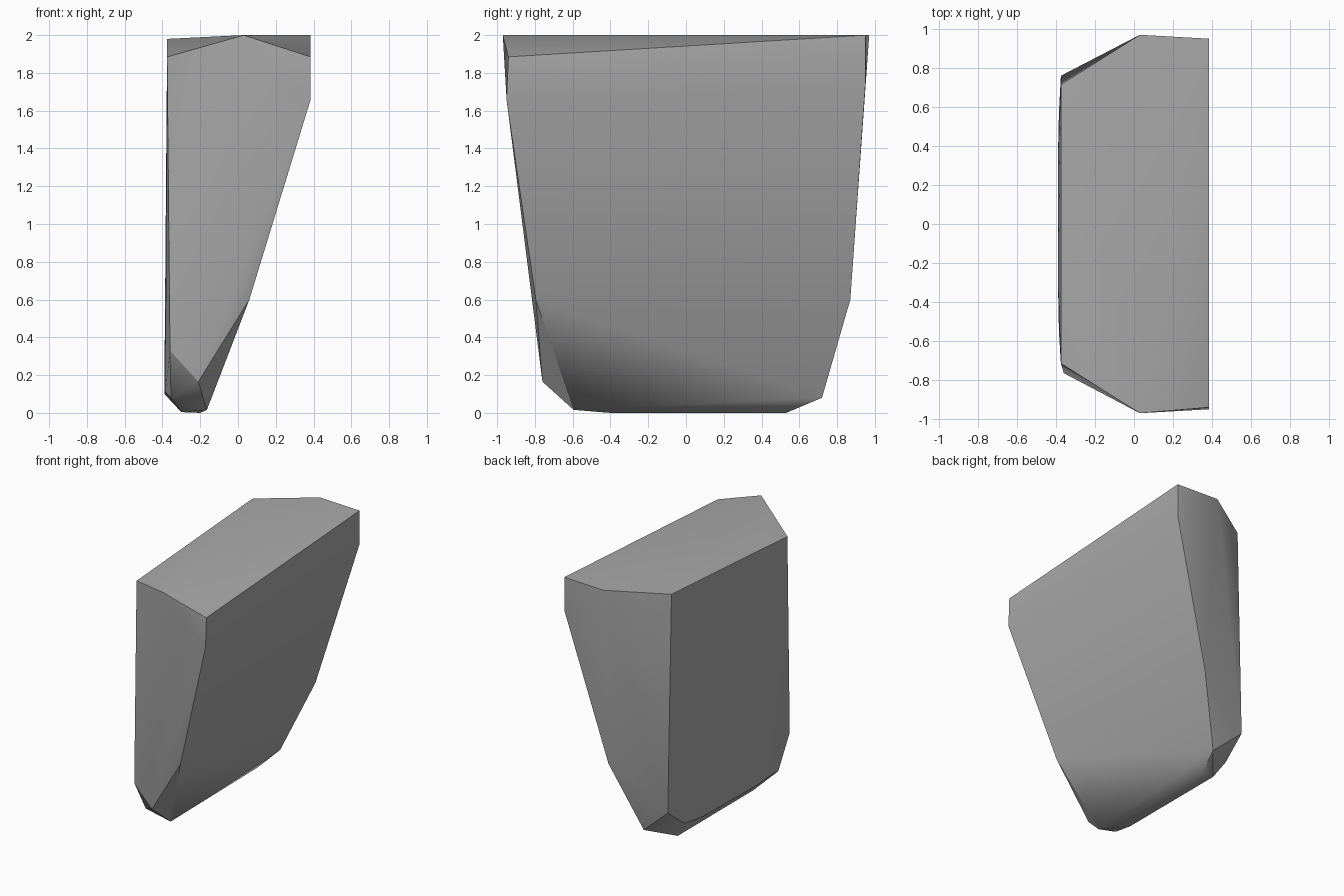
import bpy, bmesh, math

cube = bpy.data.objects.get("Cube")
if cube:
    bpy.data.objects.remove(cube, do_unlink=True)

# Corner points of the chipped slab, grouped by region
top = [(.03, -.97, 2), (.03, .97, 2), (.385, .95, 2), (.385, -.94, 1.885),
       (-.375, -.715, 1.885), (-.375, .715, 1.98)]
slope = [(.385, -.95, 1.66), (.385, .95, 1.74), (.06, -.795, .6), (.06, .87, .6)]
lower = [(-.21, -.76, .165), (-.14, .72, .08), (-.36, -.765, .33), (-.375, .76, .29)]
side = [(-.385, -.55, .11), (-.385, .57, .14), (-.39, -.3, .1), (-.39, .35, .11),
        (-.355, -.63, .08)]
foot = [(-.165, -.595, .016), (-.3, -.4, .004), (-.2, -.4, 0), (-.3, .53, .004),
        (-.2, .53, 0)]

# Stone slab as the hull of its corners
bm = bmesh.new()
for p in top + slope + lower + side + foot:
    bm.verts.new(p)
bmesh.ops.convex_hull(bm, input=bm.verts[:])
bmesh.ops.delete(bm, geom=[v for v in bm.verts if not v.link_faces], context='VERTS')
bmesh.ops.recalc_face_normals(bm, faces=bm.faces[:])
mesh = bpy.data.meshes.new("stone_slab")
bm.to_mesh(mesh)
bm.free()
slab = bpy.data.objects.new("stone_slab", mesh)
bpy.context.collection.objects.link(slab)

# Grey stone material
grey = (.4, .4, .4, 1)
mat = bpy.data.materials.new("grey_stone")
mat.use_nodes = True
mat.diffuse_color = grey
mat.node_tree.nodes["Principled BSDF"].inputs["Base Color"].default_value = grey
mesh.materials.append(mat)

# Soft facets with crisp outer edges
bpy.ops.object.select_all(action='DESELECT')
slab.select_set(True)
bpy.context.view_layer.objects.active = slab
bpy.ops.object.shade_smooth_by_angle(angle=math.radians(30))
